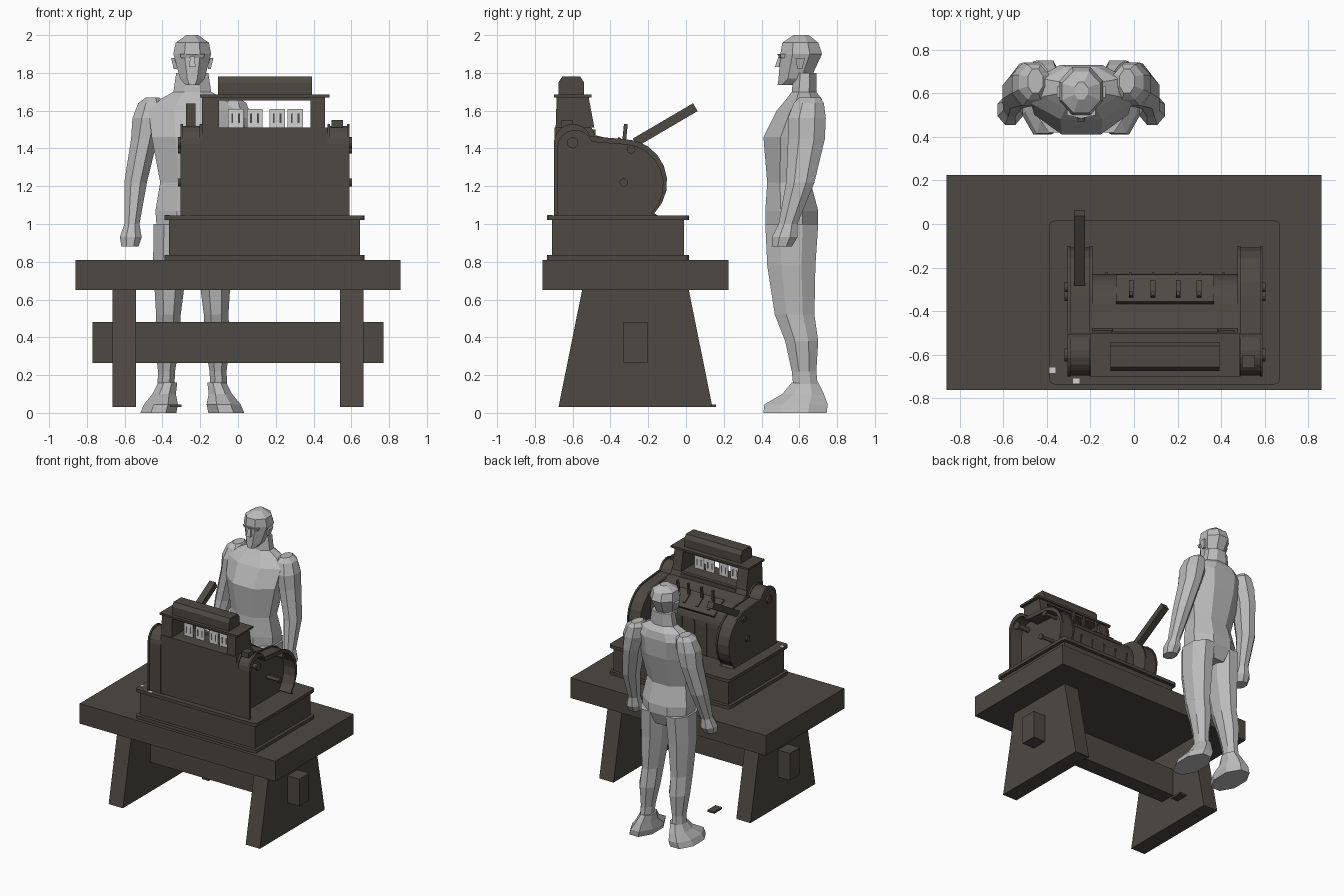
import bpy, bmesh
from math import sin, cos, pi, tau, radians
from mathutils import Matrix, Vector

cube = bpy.data.objects.get("Cube")
if cube:
    bpy.data.objects.remove(cube, do_unlink=True)


def material(name, red, green, blue):
    m = bpy.data.materials.new(name)
    colour = (red, green, blue, 1)
    m.use_nodes = True
    m.diffuse_color = colour
    m.node_tree.nodes["Principled BSDF"].inputs["Base Color"].default_value = colour
    return m


DARK = material("dark bronze", 0.075, 0.066, 0.055)
GREY = material("light grey", 0.5, 0.5, 0.5)
PALE = material("pale card", 0.65, 0.65, 0.65)


def finish(name, bm, mat):
    bmesh.ops.recalc_face_normals(bm, faces=bm.faces)
    mesh = bpy.data.meshes.new(name)
    bm.to_mesh(mesh)
    bm.free()
    mesh.materials.append(mat)
    part = bpy.data.objects.new(name, mesh)
    bpy.context.collection.objects.link(part)
    return part


def around(centre, half):
    return centre - half, centre + half


def wider(span, by):
    return span[0] - by, span[1] + by


def box(name, x_span, y_span, z_span, mat=DARK, corner=0, tilt=0):
    """Box from spans, with optional rounded upright edges and tilt about x."""
    low, high = (Vector(ends) for ends in zip(x_span, y_span, z_span))
    bm = bmesh.new()
    bmesh.ops.create_cube(bm, matrix=Matrix.Diagonal((*(high - low), 1)), size=1)
    if corner:
        upright = [e for e in bm.edges if e.verts[0].co.xy == e.verts[1].co.xy]
        bmesh.ops.bevel(bm, geom=upright, offset=corner, segments=4,
                        profile=0.5, affect='EDGES')
    part = finish(name, bm, mat)
    part.location = (low + high) / 2
    part.rotation_euler.x = tilt
    return part


def slab(name, outline, x_start, x_end):
    """Extrude a (y, z) outline along x."""
    bm = bmesh.new()
    face = bm.faces.new([bm.verts.new((x_start, y, z)) for y, z in outline])
    made = bmesh.ops.extrude_face_region(bm, geom=[face])["geom"]
    moved = [item for item in made if isinstance(item, bmesh.types.BMVert)]
    bmesh.ops.translate(bm, vec=(x_end - x_start, 0, 0), verts=moved)
    return finish(name, bm, DARK)


def arc(y, z, radius, start, end, steps=8):
    angles = [radians(start + (end - start) * i / steps) for i in range(steps + 1)]
    return [(y + radius * cos(a), z + radius * sin(a)) for a in angles]


def rod(name, x_start, x_end, y, z, radius):
    slab(name, arc(y, z, radius, 0, 330, steps=11), x_start, x_end)


def loft(name, rings, mirror=1, foot_x=0, head_x=0, sides=8):
    """Skin rings of (z, half width, front y, back y) along a leaning axis."""
    bm = bmesh.new()
    reach = 1 / cos(pi / sides)
    bottom, top = rings[0][0], rings[-1][0]
    loops = []
    for z, half, front, back in rings:
        lean = foot_x + (head_x - foot_x) * (z - bottom) / (top - bottom)
        loop = []
        for i in range(sides):
            a = tau * (i + 0.5) / sides
            loop.append(bm.verts.new((
                FIGURE_X + mirror * lean + half * reach * cos(a),
                (front + back) / 2 + (back - front) / 2 * reach * sin(a), z)))
        loops.append(loop)
    for below, above in zip(loops, loops[1:]):
        for i in range(sides):
            bm.faces.new((below[i - 1], below[i], above[i], above[i - 1]))
    bm.faces.new(loops[0])
    bm.faces.new(loops[-1])
    return finish(name, bm, GREY)


SIDES = (("left", 1), ("right", -1))

# Table with splayed trestles
TABLE_TOP, TABLE_UNDER, FLOOR = 0.81, 0.65, 0.03
box("table_top", around(0, 0.86), (-0.76, 0.225), (TABLE_UNDER, TABLE_TOP))
trestle = [(-0.55, TABLE_UNDER), (0.015, TABLE_UNDER), (0.14, FLOOR), (-0.675, FLOOR)]
for side, sign in SIDES:
    slab(side + "_trestle", trestle, sign * 0.54, sign * 0.665)
box("stretcher", around(0, 0.77), (-0.33, -0.205), (0.265, 0.48))
box("floor_wedge", around(-0.33, 0.03), around(0.11, 0.05), (FLOOR, FLOOR + 0.015))

# Drawer base between two rounded boards
DRAWER_X, DRAWER_Y, DECK, BOARD = (-0.365, 0.645), (-0.71, -0.01), 1.045, 0.025
box("drawer_case", DRAWER_X, DRAWER_Y, (TABLE_TOP, DECK))
for name, z in (("base_foot", TABLE_TOP), ("base_lid", DECK - BOARD)):
    box(name, wider(DRAWER_X, BOARD), wider(DRAWER_Y, BOARD), (z, z + BOARD),
        corner=BOARD)
for x, y in ((-0.375, -0.67), (-0.265, -0.72)):
    box("paper_scrap", around(x, 0.014), around(y, 0.012), (DECK, DECK + 0.002), PALE)

# Central body with rounded back
BODY_X, SILL, FRONT = (-0.19, 0.475), 1.51, -0.695
CENTRE = sum(BODY_X) / 2
body = [(FRONT, DECK), (FRONT, SILL), (-0.5, SILL), (-0.48, 1.47)]
body += arc(-0.4, 1.28, 0.17, 90, 0) + [(-0.23, DECK)]
slab("register_body", body, *BODY_X)
box("rear_bar", around(CENTRE, 0.24), around(-0.49, 0.01), (1.47, 1.5))
box("key_plate", around(CENTRE, 0.225), around(-0.3, 0.075), around(1.41, 0.01), tilt=-0.6)
for key, offset in enumerate((-0.155, -0.055, 0.06, 0.155)):
    x = CENTRE + offset
    box(f"key_{key}", around(x, 0.007), around(-0.325, 0.01), (1.4, 1.53), tilt=-0.1)
    box(f"key_slot_{key}", around(x, 0.011), around(-0.3, 0.045), around(1.42, 0.01),
        tilt=-0.6)
for rib in range(6):
    x = CENTRE + (rib - 2.5) * 0.107
    box(f"back_rib_{rib}", around(x, 0.006), around(-0.23, 0.007), (DECK, 1.3))

# End housings: two lobes joined, hollow inside, open on the left
LOBES = (("front", -0.6, 1.43, 0.03), ("crank", -0.29, 1.395, 0.022),
         ("back", -0.33, 1.22, 0.022))
housing = [(-0.7, DECK)] + arc(-0.6, 1.43, 0.1, 180, 20)
housing += arc(-0.33, 1.22, 0.23, 90, -45) + [(-0.15, DECK)]


def shrunk(scale):
    return [(-0.4 + (y + 0.4) * scale, DECK + (z - DECK) * scale) for y, z in housing]


rim = housing + shrunk(0.93)[::-1]
shell = shrunk(0.98) + shrunk(0.93)[::-1]
for (side, sign), inner in zip(SIDES, BODY_X[::-1]):
    outer, sheet = inner + sign * 0.115, sign * 0.013
    slab(side + "_inner_plate", housing, inner, inner + sheet)
    slab(side + "_housing_band", shell, inner, outer)
    slab(side + "_outer_rim", rim if side == "left" else housing, outer - sheet, outer)
    for lobe, y, z, radius in LOBES:
        rod(f"{side}_{lobe}_shaft", inner, outer, y, z, radius * 0.6)
        rod(f"{side}_{lobe}_nut", outer, outer + sheet, y, z, radius)
box("lock_block", around(0.525, 0.03), around(-0.63, 0.03), (SILL, 1.55))
box("lever", around(-0.25, 0.026), around(-0.11, 0.185), around(1.525, 0.024), tilt=0.53)

# Sign cabinet with a see-through window
LIP, WINDOW = 1.67, (-0.1, 0.385)
cabinet = [(-0.69, SILL), (-0.685, LIP), (-0.515, LIP), (-0.485, SILL)]
slab("right_cabinet_end", cabinet, BODY_X[0], WINDOW[0])
slab("left_cabinet_end", cabinet, WINDOW[1], BODY_X[1] - 0.015)
box("cabinet_header", WINDOW, around(-0.6, 0.085), (LIP - 0.015, LIP))
box("cabinet_lip", wider(BODY_X, 0.01), around(-0.6, 0.1), (LIP, LIP + 0.015))
crown = [(-0.675, LIP), (-0.675, 1.75), (-0.655, 1.78),
         (-0.56, 1.78), (-0.54, 1.75), (-0.54, LIP)]
slab("cabinet_crown", crown, *wider(WINDOW, 0.007))
for flag, offset in enumerate((-0.155, -0.055, 0.065, 0.16)):
    x = CENTRE + offset
    box(f"flag_{flag}", around(x, 0.041), around(-0.6, 0.003), (SILL, SILL + 0.1), PALE)
    for sign in (-1, 1):
        box(f"flag_mark_{flag}", around(x + sign * 0.018, 0.005), around(-0.6, 0.0045),
            around(SILL + 0.05, 0.025))

# Standing figure
FIGURE_X = -0.242
loft("torso", [(0.9, 0.11, 0.47, 0.66), (1, 0.19, 0.42, 0.7), (1.07, 0.195, 0.42, 0.7),
               (1.22, 0.17, 0.43, 0.66), (1.46, 0.215, 0.41, 0.72),
               (1.6, 0.23, 0.48, 0.73), (1.66, 0.17, 0.53, 0.72),
               (1.7, 0.1, 0.56, 0.69), (1.8, 0.085, 0.57, 0.69)])
loft("head", [(1.735, 0.035, 0.485, 0.56), (1.77, 0.065, 0.49, 0.66),
              (1.9, 0.1, 0.5, 0.72), (1.96, 0.088, 0.51, 0.7), (2, 0.03, 0.57, 0.65)])
loft("nose", [(1.83, 0.018, 0.47, 0.52), (1.89, 0.01, 0.49, 0.52)], sides=4)
loft("brow", [(1.88, 0.06, 0.495, 0.54), (1.9, 0.065, 0.488, 0.54)], sides=6)
leg = [(0.12, 0.045, 0.57, 0.7), (0.22, 0.045, 0.56, 0.69), (0.38, 0.068, 0.525, 0.7),
       (0.52, 0.065, 0.47, 0.68), (0.78, 0.09, 0.43, 0.685), (1, 0.095, 0.42, 0.7)]
foot = [(0, 0.095, 0.41, 0.745), (0.045, 0.09, 0.415, 0.75),
        (0.1, 0.062, 0.51, 0.73), (0.16, 0.05, 0.56, 0.7)]
forearm = [(0.88, 0.045, 0.455, 0.56), (0.93, 0.058, 0.455, 0.59),
           (1, 0.04, 0.49, 0.59), (1.22, 0.06, 0.53, 0.68)]
upper_arm = [(1.22, 0.06, 0.53, 0.68), (1.45, 0.07, 0.54, 0.735),
             (1.56, 0.085, 0.54, 0.74), (1.64, 0.07, 0.57, 0.73), (1.67, 0.035, 0.6, 0.71)]
for side, sign in SIDES:
    loft(side + "_leg", leg, sign, 0.14, 0.11)
    loft(side + "_foot", foot, sign, 0.18, 0.13)
    loft(side + "_forearm", forearm, sign, 0.33, 0.3)
    loft(side + "_upper_arm", upper_arm, sign, 0.3, 0.21)
    loft(side + "_ear", [(1.82, 0.008, 0.59, 0.615), (1.88, 0.012, 0.58, 0.63)],
         sign, 0.09, 0.1, sides=4)
